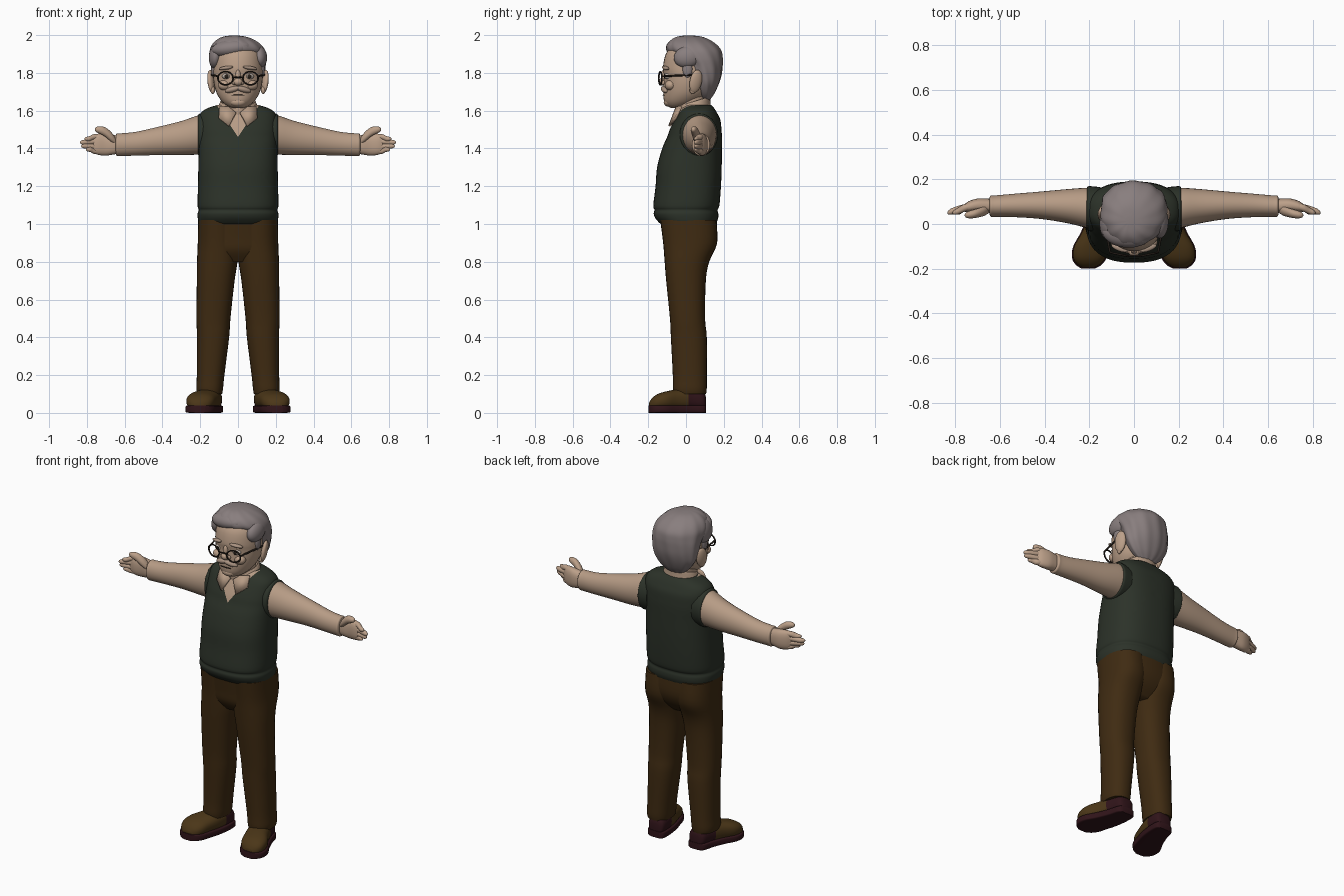
import bpy, bmesh, math
from mathutils import Vector

if "Cube" in bpy.data.objects:
    bpy.data.objects.remove(bpy.data.objects["Cube"], do_unlink=True)


def material(name, rgb):
    m = bpy.data.materials.new(name)
    m.use_nodes = True
    m.diffuse_color = (*rgb, 1)
    m.node_tree.nodes["Principled BSDF"].inputs["Base Color"].default_value = (*rgb, 1)
    return m


SKIN = material("skin", (.50, .35, .25))
SHIRT = material("cream shirt", (.47, .33, .235))
HAIR = material("grey hair", (.25, .21, .21))
WHISKER = material("pale whisker", (.40, .29, .22))
VEST = material("dark green wool", (.025, .032, .022))
TROUSER = material("brown cloth", (.05, .024, .006))
LEATHER = material("tan leather", (.07, .037, .009))
SOLE = material("dark red sole", (.03, .007, .01))
FRAME = material("dark frame", (.02, .014, .01))
EYE = material("eye white", (.55, .48, .42))


def finish(ob, name, *mats, angle=50):
    """Name, colour and smooth an object."""
    ob.name = ob.data.name = name
    for m in mats:
        ob.data.materials.append(m)
    bpy.ops.object.select_all(action='DESELECT')
    ob.select_set(True)
    bpy.context.view_layer.objects.active = ob
    bpy.ops.object.shade_smooth_by_angle(angle=math.radians(angle))
    return ob


def from_bmesh(bm, name, *mats, mirror=False, angle=50):
    me = bpy.data.meshes.new(name)
    bm.to_mesh(me)
    bm.free()
    ob = bpy.data.objects.new(name, me)
    bpy.context.collection.objects.link(ob)
    finish(ob, name, *mats, angle=angle)
    if mirror:
        ob.modifiers.new("mirror", 'MIRROR').use_clip = False
    return ob


def spline(rings, steps):
    """Catmull-Rom through the given rings."""
    out = []
    for i in range(len(rings) - 1):
        a, b, c, d = (rings[min(max(i + k, 0), len(rings) - 1)] for k in (-1, 0, 1, 2))
        for s in range(steps):
            t = s / steps
            out.append([q + t / 2 * (r - p + t * (2 * p - 5 * q + 4 * r - e + t * (3 * (q - r) + e - p)))
                        for p, q, r, e in zip(a, b, c, d)])
    return out + [list(rings[-1])]


def loft(name, rings, *mats, axis='z', n=2, seg=32, steps=4, mirror=False, bend=None, edit=None, angle=50):
    """Skin rings (position, centre 1, centre 2, radius 1, radius 2) along an axis."""
    bm = bmesh.new()
    loops = []
    for t, c1, c2, r1, r2 in spline(rings, steps):
        loop = []
        for k in range(seg):
            a = math.tau * k / seg
            c, s = math.cos(a), math.sin(a)
            u = c1 + r1 * math.copysign(abs(c) ** (2 / n), c)
            v = c2 + r2 * math.copysign(abs(s) ** (2 / n), s)
            p = Vector({'x': (t, u, v), 'y': (u, t, v), 'z': (u, v, t)}[axis])
            loop.append(bm.verts.new(bend(p, a) if bend else p))
        loops.append(loop)
    for lo, hi in zip(loops, loops[1:]):
        for k in range(seg):
            j = (k + 1) % seg
            bm.faces.new((lo[k], lo[j], hi[j], hi[k]))
    bm.faces.new(loops[0])
    bm.faces.new(loops[-1])
    bmesh.ops.recalc_face_normals(bm, faces=bm.faces)
    if edit:
        edit(bm)
    return from_bmesh(bm, name, *mats, mirror=mirror, angle=angle)


def blob(name, loc, size, mat, rot=(0, 0, 0)):
    bpy.ops.mesh.primitive_uv_sphere_add(segments=24, ring_count=16, location=loc, rotation=rot)
    bpy.context.object.scale = size
    return finish(bpy.context.object, name, mat)


def rod(name, a, b, r, mat):
    a, b = Vector(a), Vector(b)
    bpy.ops.mesh.primitive_cylinder_add(vertices=10, radius=r, depth=(b - a).length, location=(a + b) / 2)
    bpy.context.object.rotation_euler = (b - a).to_track_quat('Z', 'Y').to_euler()
    return finish(bpy.context.object, name, mat)


# Trousers
loft("trouser_seat", [(.8, 0, .005, .17, .08), (.86, 0, .012, .206, .125), (.93, 0, .02, .212, .144),
                      (1.03, 0, .012, .21, .15)], TROUSER, n=2.4)
loft("trouser_leg", [(1.02, .105, .012, .106, .148), (.9, .106, .022, .107, .143), (.8, .11, .005, .107, .118),
                     (.7, .118, 0, .1, .105), (.5, .13, .008, .09, .093), (.4, .132, .015, .085, .095),
                     (.2, .145, .02, .073, .09), (.13, .15, .02, .071, .09), (.1, .15, .02, .066, .086)],
     TROUSER, n=2.3, mirror=True)


# Shoes: leather upper with a dark heel counter, on a flat sole
def heel_colour(bm):
    for f in bm.faces:
        f.material_index = int(f.calc_center_median().y > .02)


outline = [(.105, .135, .03), (.09, .137, .05), (.03, .145, .06), (-.04, .165, .07),
           (-.1, .19, .078), (-.15, .2, .072), (-.18, .203, .052), (-.195, .205, .025)]
tops = [.085, .115, .13, .125, .115, .1, .078, .055]
loft("shoe_upper", [(y, x, h / 2 + .008, w, h / 2 - .008) for (y, x, w), h in zip(outline, tops)],
     LEATHER, SOLE, axis='y', n=2.4, mirror=True, edit=heel_colour)
loft("shoe_sole", [(y * 1.02, x, .02, w + .005, .02) for y, x, w in outline],
     SOLE, axis='y', n=7, mirror=True, angle=35)


# Knitted vest with the shirt showing in the V neck
def v_neck(bm):
    for s in (-1, 1):
        bmesh.ops.bisect_plane(bm, geom=bm.verts[:] + bm.edges[:] + bm.faces[:], dist=1e-5,
                               plane_co=(0, 0, 1.46), plane_no=(1.5 * s, 0, 1))
    for f in bm.faces:
        c = f.calc_center_median()
        f.material_index = int(c.z > 1.46 + 1.5 * abs(c.x) and c.y < .05)


loft("vest", [(.998, 0, .01, .195, .138), (1.005, 0, .01, .207, .15), (1.03, 0, .004, .213, .166),
              (1.055, 0, 0, .214, .171), (1.075, 0, 0, .208, .167), (1.1, 0, .002, .214, .175),
              (1.2, 0, .012, .212, .173), (1.3, 0, .018, .21, .171), (1.4, 0, .032, .208, .158),
              (1.46, 0, .045, .21, .145), (1.5, 0, .051, .21, .137), (1.55, 0, .06, .207, .122),
              (1.585, 0, .062, .198, .104), (1.61, 0, .063, .168, .088), (1.63, 0, .065, .11, .07)],
     VEST, SHIRT, n=2.5, seg=48, edit=v_neck)
loft("armhole_trim", [(.15, .065, 1.472, .1, .112), (.19, .068, 1.472, .101, .113), (.207, .07, 1.472, .098, .11),
                      (.213, .07, 1.472, .085, .1)], VEST, axis='x', mirror=True)

# Sleeves and hands
loft("sleeve", [(.17, .066, 1.47, .092, .105), (.21, .072, 1.471, .09, .104), (.3, .08, 1.455, .076, .09),
                (.42, .084, 1.44, .061, .075), (.54, .083, 1.425, .052, .063), (.62, .08, 1.42, .048, .06),
                (.642, .08, 1.42, .047, .059), (.648, .08, 1.42, .032, .042)], SHIRT, axis='x', mirror=True)
loft("palm", [(.62, .08, 1.42, .03, .045), (.66, .082, 1.42, .032, .052), (.7, .084, 1.42, .03, .058),
              (.74, .077, 1.422, .025, .056), (.765, .07, 1.422, .014, .045)], SKIN, axis='x', n=2.4, mirror=True)
for name, z, tip in (("index", 1.461, .812), ("middle", 1.436, .836), ("ring", 1.410, .83), ("little", 1.386, .805)):
    drop = (z - 1.42) * .25
    loft(name + "_finger", [(.72, .08, z, .015, .015), (.76, .072, z, .017, .016), (tip - .025, .058, z - drop, .015, .0145),
                            (tip - .007, .052, z - drop, .01, .01), (tip, .05, z - drop, .003, .003)],
         SKIN, axis='x', seg=14, mirror=True)
loft("thumb", [(.645, .068, 1.435, .015, .015), (.67, .058, 1.46, .021, .026), (.705, .048, 1.488, .02, .025),
               (.735, .042, 1.498, .017, .019), (.752, .04, 1.5, .011, .012), (.758, .04, 1.5, .003, .004)],
     SKIN, axis='x', seg=18, mirror=True)

# Neck and collar
loft("neck", [(1.54, 0, .035, .085, .075), (1.6, 0, .03, .082, .078), (1.7, 0, .035, .085, .08)], SKIN)
loft("collar_band", [(1.56, 0, .042, .125, .095), (1.61, 0, .042, .108, .088), (1.645, 0, .045, .095, .083),
                     (1.648, 0, .045, .088, .078), (1.63, 0, .045, .082, .072)], SHIRT,
     bend=lambda p, a: p + Vector((0, 0, .3 * (p.y - .045))))
bm = bmesh.new()
bm.faces.new([bm.verts.new(p) for p in ((.012, -.066, 1.592), (.05, -.094, 1.52), (.103, -.06, 1.562),
                                        (.098, -.03, 1.625), (.05, -.054, 1.622))])
flap = from_bmesh(bm, "collar_flap", SHIRT, mirror=True)
flap.modifiers.new("thickness", 'SOLIDIFY').thickness = .012

# Head and face
loft("head", [(1.615, 0, -.045, .03, .035), (1.625, 0, -.04, .056, .06), (1.65, 0, -.02, .086, .096),
              (1.69, 0, 0, .112, .12), (1.74, 0, .01, .127, .129), (1.79, 0, .015, .132, .133),
              (1.83, 0, .015, .132, .137), (1.9, 0, .02, .125, .127), (1.95, 0, .02, .09, .09)], SKIN)
blob("nose_tip", (0, -.126, 1.752), (.024, .02, .02), SKIN)
blob("nose_bridge", (0, -.117, 1.782), (.015, .016, .035), SKIN)
blob("chin", (0, -.092, 1.645), (.042, .026, .024), SKIN)
blob("mouth", (0, -.118, 1.682), (.036, .006, .003), FRAME)
for s, side in ((1, "left_"), (-1, "right_")):
    blob(side + "cheek", (s * .07, -.082, 1.735), (.035, .03, .028), SKIN)
    blob(side + "nostril", (s * .02, -.12, 1.748), (.013, .013, .012), SKIN)
    blob(side + "moustache", (s * .03, -.114, 1.712), (.042, .017, .015), WHISKER, (0, s * .25, s * .25))
    blob(side + "eyebrow", (s * .064, -.108, 1.826), (.04, .014, .01), WHISKER, (0, s * .15, s * .35))
    blob(side + "eye", (s * .06, -.093, 1.782), (.024, .023, .016), EYE)
    blob(side + "pupil", (s * .06, -.112, 1.782), (.011, .006, .011), FRAME)
    blob(side + "ear", (s * .142, .052, 1.755), (.017, .034, .062), SKIN, (-.15, s * .15, s * .35))
    blob(side + "ear_lobe", (s * .134, .035, 1.708), (.012, .016, .02), SKIN)
    # Spectacles
    bpy.ops.mesh.primitive_torus_add(major_segments=32, minor_segments=8, major_radius=.041, minor_radius=.0045,
                                     location=(s * .066, -.136, 1.772), rotation=(math.radians(90), 0, s * .2))
    bpy.context.object.scale.y = .85
    finish(bpy.context.object, side + "spectacle_rim", FRAME)
    rod(side + "spectacle_arm", (s * .107, -.128, 1.782), (s * .14, .04, 1.79), .005, FRAME)
rod("spectacle_bridge", (-.027, -.142, 1.778), (.027, -.142, 1.778), .004, FRAME)


# Hair: ridged shell, sweeping fringe and side waves
def strands(p, a):
    k = 1 + .016 * math.cos(11 * a + 14 * (p.z - 1.8))
    return Vector((p.x * k, .07 + (p.y - .07) * k, p.z))


loft("hair", [(1.655, 0, .105, .05, .02), (1.69, 0, .105, .095, .045), (1.74, 0, .105, .128, .068),
              (1.79, 0, .1, .14, .088), (1.84, 0, .09, .145, .103), (1.88, 0, .07, .148, .123),
              (1.92, -.003, .045, .145, .14), (1.955, -.008, .03, .124, .125), (1.98, -.014, .022, .09, .093),
              (1.993, -.018, .018, .055, .06), (1.998, -.02, .015, .015, .018)],
     HAIR, seg=66, bend=strands, angle=80)
blob("hair_fringe", (-.035, -.042, 1.93), (.108, .064, .048), HAIR, (0, -.12, -.1))
blob("hair_wave_right", (-.118, .0, 1.89), (.036, .07, .068), HAIR, (.2, .1, 0))
blob("hair_wave_left", (.114, .01, 1.885), (.04, .075, .058), HAIR, (.2, -.1, 0))
for s, side in ((1, "left_"), (-1, "right_")):
    blob(side + "sideburn", (s * .128, .008, 1.82), (.014, .026, .045), HAIR)
